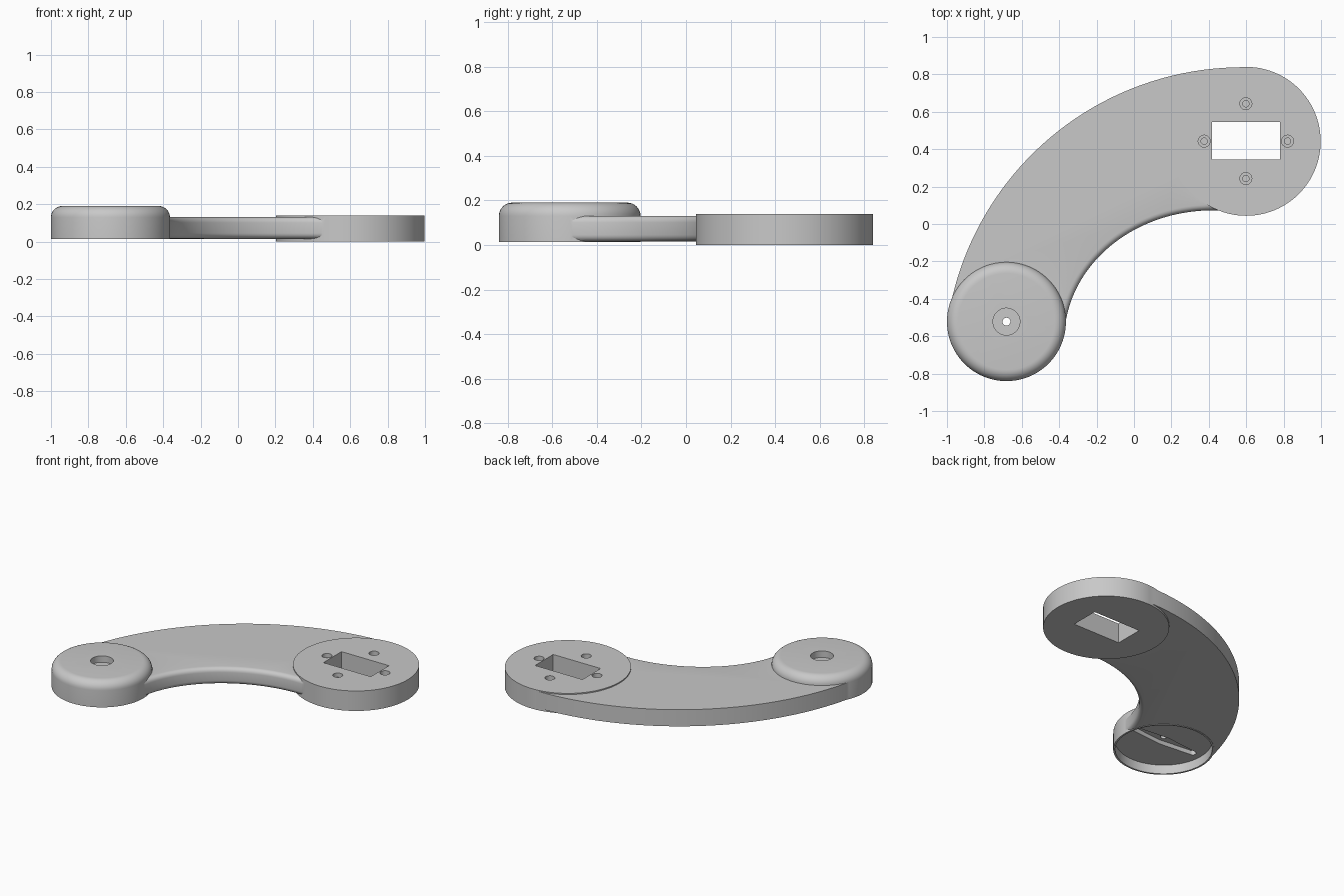
import bpy, bmesh, math

if "Cube" in bpy.data.objects:
    bpy.data.objects.remove(bpy.data.objects["Cube"])

SMALL = (-0.682, -0.522)   # centre of pivot hub
LARGE = (0.60, 0.442)      # centre of mounting disc

grey = bpy.data.materials.new("plain grey")
grey.diffuse_color = (0.58, 0.58, 0.58, 1)
grey.use_nodes = True
grey.node_tree.nodes["Principled BSDF"].inputs["Base Color"].default_value = grey.diffuse_color


def make(name, bm):
    bm.normal_update()
    bmesh.ops.recalc_face_normals(bm, faces=bm.faces)
    if bm.calc_volume(signed=True) < 0:
        bmesh.ops.reverse_faces(bm, faces=bm.faces)
    me = bpy.data.meshes.new(name)
    bm.to_mesh(me)
    bm.free()
    ob = bpy.data.objects.new(name, me)
    me.materials.append(grey)
    bpy.context.collection.objects.link(ob)
    return ob


def lathe(name, centre, profile, n=96):
    """Solid of revolution from (radius, height) pairs."""
    bm = bmesh.new()
    rings = []
    for r, z in profile:
        rings.append([bm.verts.new((centre[0] + r * math.cos(2 * math.pi * i / n),
                                    centre[1] + r * math.sin(2 * math.pi * i / n), z))
                      for i in range(n)])
    for a, b in zip(rings, rings[1:]):
        for i in range(n):
            j = (i + 1) % n
            bm.faces.new((a[i], a[j], b[j], b[i]))
    bm.faces.new(rings[0][::-1])
    bm.faces.new(rings[-1])
    return make(name, bm)


def prism(name, outline, z0, z1, round_count=0, radius=0.03):
    """Extruded counter-clockwise outline; the last round_count points get rounded rims."""
    bm = bmesh.new()
    lo = [bm.verts.new((x, y, z0)) for x, y in outline]
    hi = [bm.verts.new((x, y, z1)) for x, y in outline]
    n = len(outline)
    bm.faces.new(lo[::-1])
    bm.faces.new(hi)
    for i in range(n):
        j = (i + 1) % n
        bm.faces.new((lo[i], lo[j], hi[j], hi[i]))
    bm.normal_update()
    if round_count:
        rim = [bm.edges.get((row[i], row[i + 1]))
               for row in (lo, hi) for i in range(n - round_count, n - 1)]
        bmesh.ops.bevel(bm, geom=rim, offset=radius, segments=5,
                        profile=0.5, affect='EDGES')
    return make(name, bm)


def combine(body, other, operation):
    mod = body.modifiers.new(operation.lower(), 'BOOLEAN')
    mod.operation = operation
    mod.solver = 'EXACT'
    mod.object = other
    bpy.context.view_layer.objects.active = body
    bpy.ops.object.modifier_apply(modifier=mod.name)
    bpy.data.objects.remove(other, do_unlink=True)


# curved arm: elliptical inner edge, circular outer edge
steps = 40
t0 = math.acos(-0.787 / 0.793)
inner = []
for i in range(steps + 1):
    t = t0 + (math.radians(84) - t0) * i / steps
    inner.append((0.42 + 0.793 * math.cos(t), -0.62 + 0.693 * math.sin(t)))
R, cx, cy = 1.594, 0.58, -0.756
t1 = math.pi - math.asin((-0.50 - cy) / R)
outer = []
for i in range(steps + 1):
    t = math.radians(89.5) + (t1 - math.radians(89.5)) * i / steps
    outer.append((cx + R * math.cos(t), cy + R * math.sin(t)))
arm = prism("curved_arm", outer + inner, 0.015, 0.131, round_count=steps + 1)

# pivot hub with rounded top rim
fr = 0.06
hub_profile = [(0.318, 0.013)] + [
    (0.318 - fr + fr * math.cos(a), 0.19 - fr + fr * math.sin(a))
    for a in [math.pi / 2 * k / 8 for k in range(9)]]
combine(arm, lathe("pivot_hub", SMALL, hub_profile), 'UNION')

# mounting disc
combine(arm, lathe("mounting_disc", LARGE, [(0.398, 0.0), (0.398, 0.139)]), 'UNION')

# hollow underside of the hub
combine(arm, lathe("hub_recess", SMALL, [(0.306, -0.1), (0.306, 0.076)]), 'DIFFERENCE')

# tapered slot with round tips in the hub
slot = []
for sx in (1, -1):
    slot.append((SMALL[0], SMALL[1] - 0.045 * sx))
    for k in range(9):
        a = -math.pi / 2 + math.pi * k / 8
        slot.append((SMALL[0] + sx * (0.24 + 0.022 * math.cos(a)),
                     SMALL[1] + sx * 0.022 * math.sin(a)))
combine(arm, prism("horn_slot", slot, 0.03, 0.106), 'DIFFERENCE')

# stepped bolt hole through the hub
combine(arm, lathe("bolt_hole", SMALL, [(0.021, 0.0), (0.021, 0.145),
                                        (0.072, 0.145), (0.072, 0.3)], 48), 'DIFFERENCE')

# rectangular opening in the disc
window = [(0.416, 0.345), (0.781, 0.345), (0.781, 0.545), (0.416, 0.545)]
combine(arm, prism("motor_opening", window, -0.1, 0.3), 'DIFFERENCE')

# four stepped blind screw holes
for dx, dy in ((0.223, 0), (-0.223, 0), (0, 0.2), (0, -0.2)):
    combine(arm, lathe("screw_hole", (0.598 + dx, 0.443 + dy),
                       [(0.017, 0.05), (0.017, 0.11), (0.032, 0.11), (0.032, 0.3)], 24),
            'DIFFERENCE')

bpy.ops.object.select_all(action='DESELECT')
arm.select_set(True)
bpy.context.view_layer.objects.active = arm
bpy.ops.object.shade_smooth_by_angle(angle=math.radians(30))
